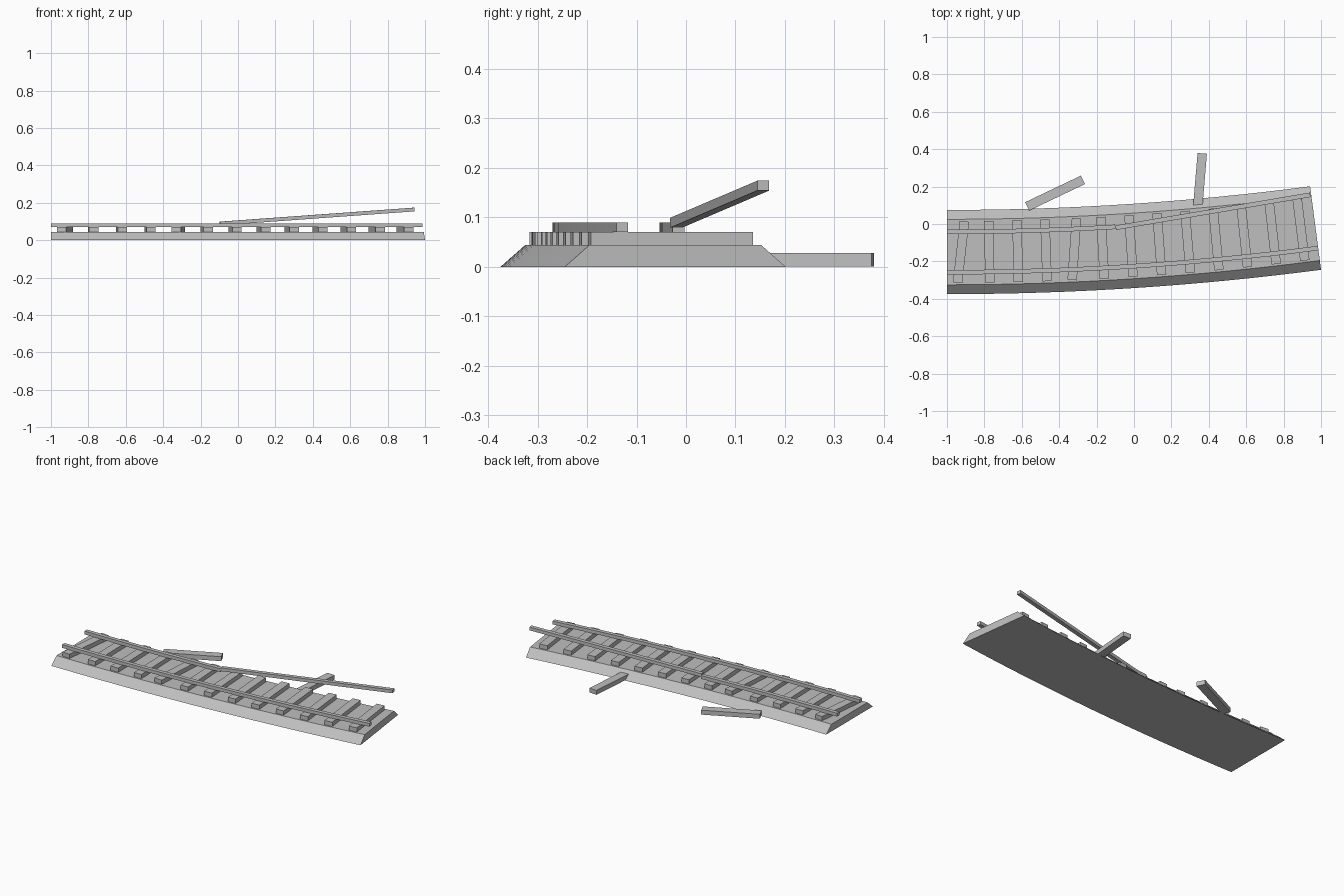
import bpy, bmesh, math
from mathutils import Vector, Matrix

if "Cube" in bpy.data.objects:
    bpy.data.objects.remove(bpy.data.objects["Cube"])

# One flat colour
grey = bpy.data.materials.new("stone_grey")
grey.diffuse_color = (0.52, 0.52, 0.52, 1)
grey.use_nodes = True
grey.node_tree.nodes["Principled BSDF"].inputs["Base Color"].default_value = grey.diffuse_color

RADIUS = 15.2                          # centre line of the bend
SWEEP = math.asin(2 / (RADIUS + 0.225))
STEPS = 16


def on_bend(angle, offset, z):
    """Point at an angle along the bend, offset towards its centre."""
    r = RADIUS - offset
    return Vector((-1 + r * math.sin(angle), -0.15 + RADIUS - r * math.cos(angle), z))


def finish(name, bm):
    bmesh.ops.recalc_face_normals(bm, faces=bm.faces)
    mesh = bpy.data.meshes.new(name)
    bm.to_mesh(mesh)
    bm.free()
    mesh.materials.append(grey)
    obj = bpy.data.objects.new(name, mesh)
    bpy.context.collection.objects.link(obj)
    return obj


def sweep(name, profile, start=0.0, end=SWEEP, steps=STEPS):
    """Sweep an (offset, z) profile along the bend and cap both ends."""
    bm = bmesh.new()
    rings = [[bm.verts.new(on_bend(start + (end - start) * i / steps, o, z))
              for o, z in profile] for i in range(steps + 1)]
    n = len(profile)
    for a, b in zip(rings, rings[1:]):
        for k in range(n):
            bm.faces.new((a[k], a[(k + 1) % n], b[(k + 1) % n], b[k]))
    bm.faces.new(rings[0])
    bm.faces.new(rings[-1])
    return finish(name, bm)


def block(name, size, centre, turn):
    bm = bmesh.new()
    bmesh.ops.create_cube(bm, size=1, matrix=Matrix.Diagonal((*size, 1)))
    obj = finish(name, bm)
    obj.location = centre
    obj.rotation_euler = (0, 0, turn)
    return obj


def rail_profile(offset):
    return [(offset - 0.012, 0.07), (offset + 0.012, 0.07),
            (offset + 0.012, 0.09), (offset - 0.012, 0.09)]


# Gravel bed with sloping sides
sweep("gravel_bed", [(-0.225, 0), (0.225, 0), (0.175, 0.044), (-0.175, 0.044)])

# Sleepers across the bed, two of them knocked askew
SLEEPER = (0.05, 0.33, 0.027)
for i in range(13):
    angle = math.asin((0.075 + 0.1515 * i) / RADIUS)
    skew = -0.115 if i in (0, 4) else 0
    block(f"sleeper_{i + 1}", SLEEPER, on_bend(angle, 0, 0.0565), angle + skew)

# Loose sleepers lying beside the bed
block("loose_sleeper_left", SLEEPER, (-0.422, 0.165, 0.0145), math.radians(25.5 - 90))
block("loose_sleeper_right", SLEEPER, (0.351, 0.213, 0.0145), math.radians(-4.8))

# Whole front rail and the remaining half of the back rail
sweep("front_rail", rail_profile(-0.108))
sweep("back_rail", rail_profile(0.108), end=math.asin(0.9 / (RADIUS - 0.108)), steps=8)

# Broken rail, bent outwards and upwards
bm = bmesh.new()
ends = []
for x, y, z in ((-0.098, -0.02, 0.089), (0.942, 0.156, 0.164)):
    ends.append([bm.verts.new((x - dy * 0.17, y + dy, z + dz))
                 for dy, dz in ((-0.012, -0.01), (0.012, -0.01), (0.012, 0.01), (-0.012, 0.01))])
for k in range(4):
    j = (k + 1) % 4
    bm.faces.new((ends[0][k], ends[0][j], ends[1][j], ends[1][k]))
for ring in ends:
    bm.faces.new(ring)
finish("broken_rail", bm)
